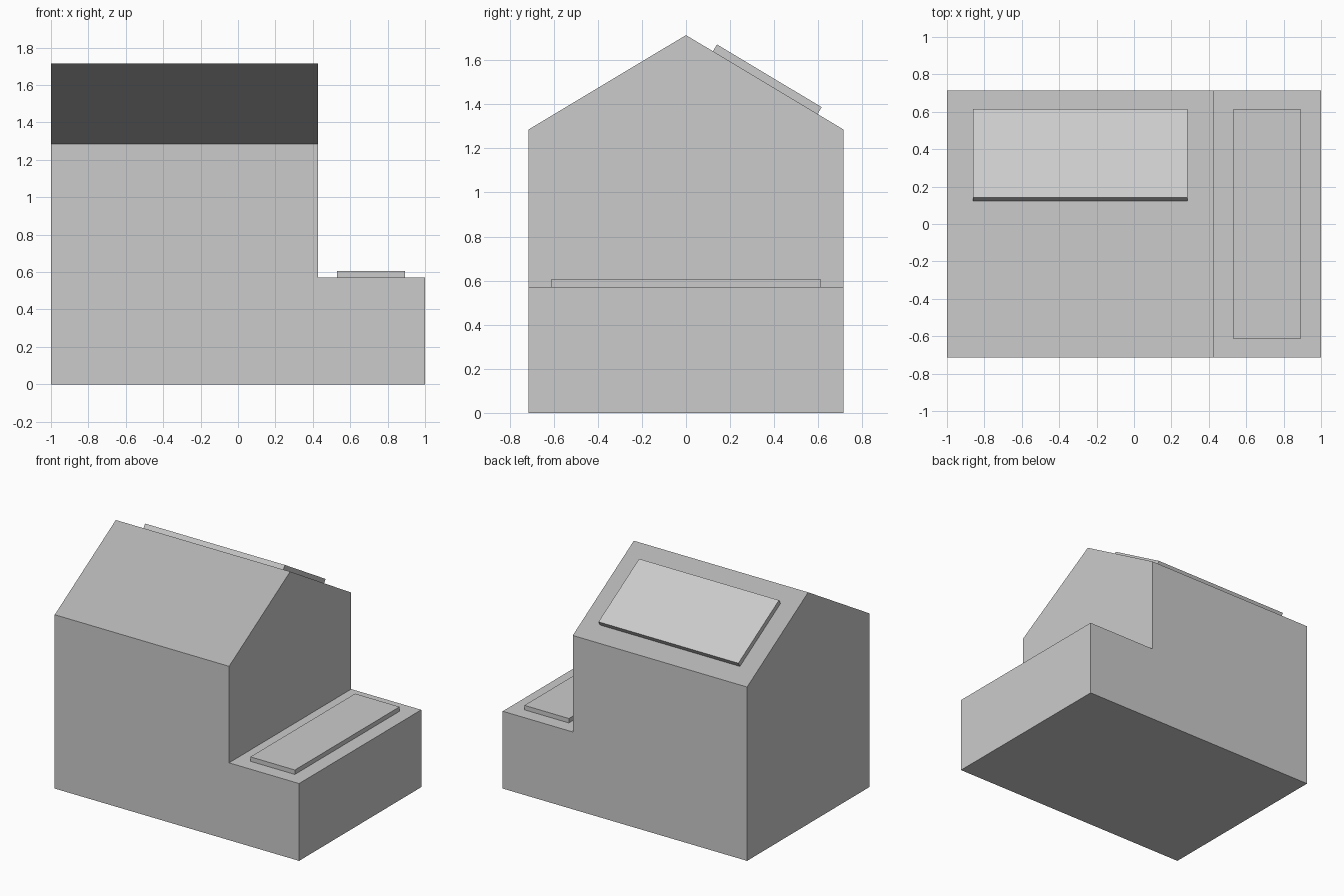
import bpy, bmesh, math
from mathutils import Matrix, Vector

if "Cube" in bpy.data.objects:
    bpy.data.objects.remove(bpy.data.objects["Cube"])

DEPTH = 0.714                     # half depth of the building
EAVES, RIDGE = 1.286, 1.714
WALL_X, ANNEX_Z = 0.427, 0.572

grey = bpy.data.materials.new("light_grey")
grey.diffuse_color = (0.60, 0.60, 0.60, 1)
grey.use_nodes = True
grey.node_tree.nodes["Principled BSDF"].inputs["Base Color"].default_value = grey.diffuse_color


def add_object(name, bm):
    bmesh.ops.recalc_face_normals(bm, faces=bm.faces)
    mesh = bpy.data.meshes.new(name)
    bm.to_mesh(mesh)
    bm.free()
    mesh.materials.append(grey)
    obj = bpy.data.objects.new(name, mesh)
    bpy.context.collection.objects.link(obj)
    return obj


def add_slab(name, size, base, tilt=0.0):
    """Flat box whose underside is centred on base, tilted about x."""
    bm = bmesh.new()
    bmesh.ops.create_cube(bm, size=1)
    bmesh.ops.translate(bm, verts=bm.verts, vec=(0, 0, 0.5))
    bmesh.ops.scale(bm, verts=bm.verts, vec=size)
    bm.transform(Matrix.Translation(base) @ Matrix.Rotation(tilt, 4, 'X'))
    return add_object(name, bm)


# House and low annex: stepped profile extruded front to back
profile = [(-1, 0), (1, 0), (1, ANNEX_Z), (WALL_X, ANNEX_Z), (WALL_X, EAVES), (-1, EAVES)]
bm = bmesh.new()
face = bm.faces.new([bm.verts.new((x, -DEPTH, z)) for x, z in profile])
ext = bmesh.ops.extrude_face_region(bm, geom=[face])
bmesh.ops.translate(bm, vec=(0, 2 * DEPTH, 0),
                    verts=[v for v in ext["geom"] if isinstance(v, bmesh.types.BMVert)])

# Gable roof: split along the middle and lift the ridge
bmesh.ops.bisect_plane(bm, geom=bm.verts[:] + bm.edges[:] + bm.faces[:],
                       plane_co=(0, 0, 0), plane_no=(0, 1, 0))
for v in bm.verts:
    if abs(v.co.y) < 1e-4 and v.co.z > EAVES - 1e-3:
        v.co.z = RIDGE
bmesh.ops.dissolve_limit(bm, angle_limit=0.01, verts=bm.verts, edges=bm.edges)
add_object("house_body", bm)

# Raised panel lying on the rear roof slope
pitch = math.atan2(RIDGE - EAVES, DEPTH)
y0, y1 = 0.122, 0.597
mid = (y0 + y1) / 2
add_slab("roof_panel", (1.145, (y1 - y0) / math.cos(pitch), 0.036),
         Vector((-0.287, mid, RIDGE - mid * math.tan(pitch))), -pitch)

# Raised panel on the flat annex roof
add_slab("annex_panel", (0.364, 1.224, 0.033), Vector((0.712, 0, ANNEX_Z)))
